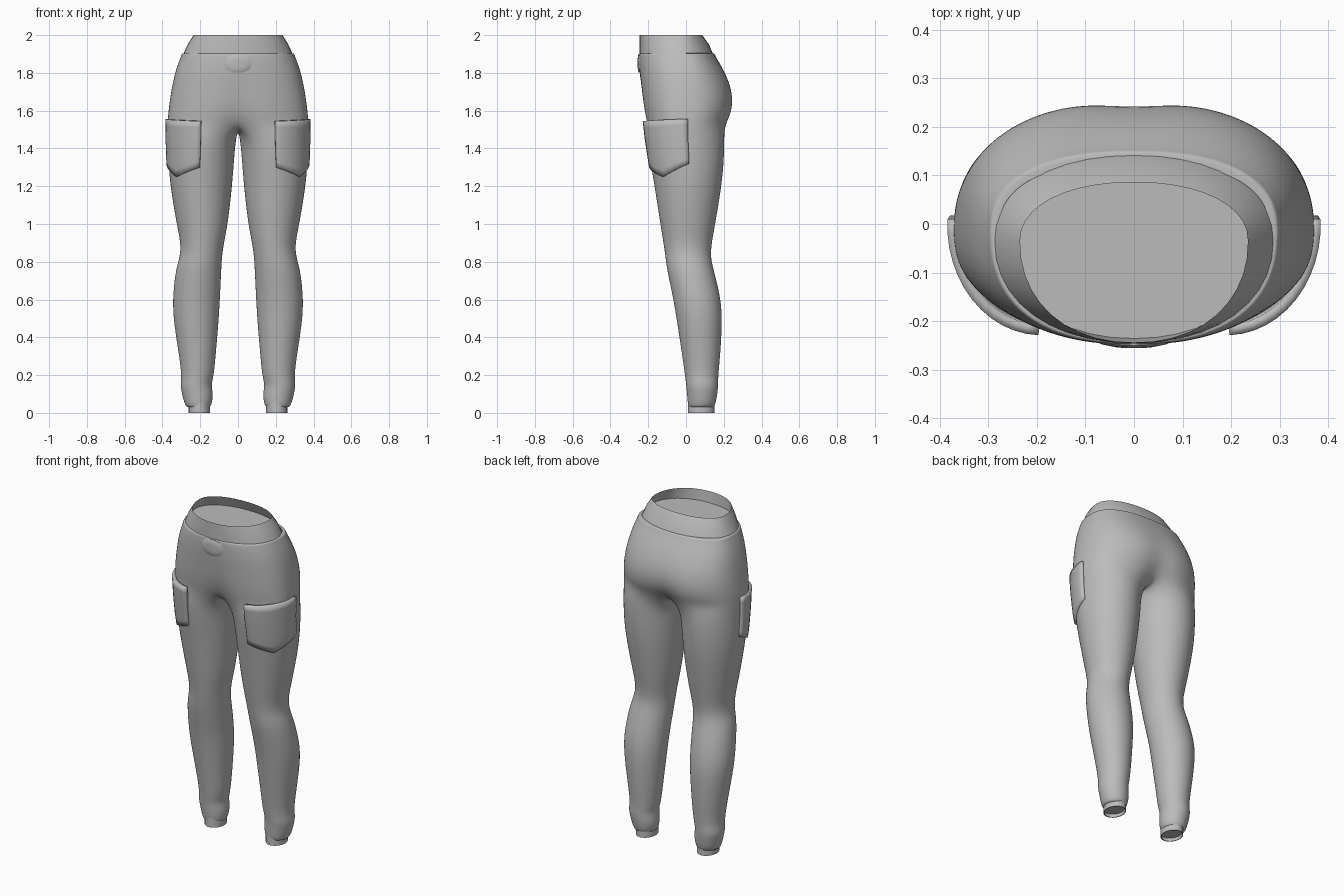
import bpy, bmesh, math

cube = bpy.data.objects.get("Cube")
if cube:
    bpy.data.objects.remove(cube)

grey = bpy.data.materials.new("fabric_grey")
grey.use_nodes = True
COLOUR = (0.5, 0.5, 0.5, 1)
grey.diffuse_color = COLOUR
grey.node_tree.nodes["Principled BSDF"].inputs["Base Color"].default_value = COLOUR

N = 24            # points around a leg
OUTER = 19        # of these, points that carry on into the trunk
HALF = OUTER - 1

# Leg sections: height, inner x, outer x, front y, back y
LEG = [
    (0.03, .155, .265, .02, .14), (0.035, .14, .28, .01, .155),
    (0.1, .13, .297, .005, .167), (0.15, .142, .307, .0, .172),
    (0.19, .128, .298, -.005, .17), (0.3, .118, .312, -.02, .182),
    (0.48, .102, .341, -.048, .193), (0.6, .095, .348, -.067, .187),
    (0.75, .088, .332, -.1, .15), (0.81, .085, .314, -.108, .133),
    (0.88, .078, .3, -.117, .133), (1.0, .052, .326, -.137, .156),
    (1.2, .03, .36, -.168, .19), (1.33, .02, .37, -.19, .202),
    (1.45, .01, .372, -.207, .206), (1.56, .008, .372, -.218, .215),
]
# Trunk sections: height, half width, front y, back y, centre dent
TRUNK = [
    (1.535, .374, -.216, .225, .04), (1.58, .371, -.225, .247, .025),
    (1.65, .363, -.234, .257, .012), (1.73, .35, -.241, .242, .006),
    (1.81, .332, -.248, .203, 0), (1.87, .31, -.25, .167, 0),
    (1.895, .3, -.249, .153, 0), (1.904, .297, -.247, .15, 0),
    (1.904, .28, -.23, .13, 0),
]


def spow(v, e):
    return math.copysign(abs(v) ** e, v)


def leg_point(z, a, grow=0.0):
    """Point on the leg at height z and angle a, pushed out by grow."""
    for lo, hi in zip(LEG, LEG[1:]):
        if z <= hi[0]:
            break
    t = (z - lo[0]) / (hi[0] - lo[0])
    xi, xo, yf, yb = (p + (q - p) * t for p, q in zip(lo[1:], hi[1:]))
    return ((xi + xo) / 2 + ((xo - xi) / 2 + grow) * math.cos(a),
            (yf + yb) / 2 + ((yb - yf) / 2 + grow) * math.sin(a), z)


def trunk_point(row, a, n=2.4, cy=-.015):
    z, w, yf, yb, dent = row
    x = w * spow(math.cos(a), 2 / n)
    s = spow(math.sin(a), 2 / n)
    y = cy + (yb - cy if s > 0 else cy - yf) * s
    y -= math.copysign(dent, s) * math.exp(-(x / .07) ** 2) * abs(s)
    return (x, y, z)


def make(name, bm, mirror=False, subsurf=0, solid=0.0, angle=35):
    bmesh.ops.recalc_face_normals(bm, faces=bm.faces)
    me = bpy.data.meshes.new(name)
    bm.to_mesh(me)
    bm.free()
    me.materials.append(grey)
    ob = bpy.data.objects.new(name, me)
    bpy.context.collection.objects.link(ob)
    if solid:
        mod = ob.modifiers.new("thickness", 'SOLIDIFY')
        mod.thickness, mod.offset = solid, -1
    if mirror:
        mod = ob.modifiers.new("mirror", 'MIRROR')
        mod.use_clip = True
        mod.merge_threshold = .0005
    if subsurf:
        mod = ob.modifiers.new("smooth", 'SUBSURF')
        mod.levels = mod.render_levels = subsurf
    bpy.ops.object.select_all(action='DESELECT')
    bpy.context.view_layer.objects.active = ob
    ob.select_set(True)
    bpy.ops.object.shade_smooth_by_angle(angle=math.radians(angle))
    return ob


def bridge(bm, a, b, closed=True):
    n = min(len(a), len(b))
    for i in range(n if closed else n - 1):
        j = (i + 1) % n
        bm.faces.new((a[i], a[j], b[j], b[i]))


def loft(rings, closed=True, cap=False):
    bm = bmesh.new()
    rows = [[bm.verts.new(p) for p in ring] for ring in rings]
    for a, b in zip(rows, rows[1:]):
        bridge(bm, a, b, closed)
    if cap:
        bm.faces.new(rows[-1])
    return bm


# Body: one leg and half of the trunk, sharing a ring at the crotch
first = -math.radians(135)
leg_angles = [first + math.tau * i / N for i in range(N)]
trunk_angles = [-math.pi / 2 + math.pi * i / HALF for i in range(OUTER)]
bm = bmesh.new()
rows = [[bm.verts.new(leg_point(r[0], a)) for a in leg_angles] for r in LEG[:-1]]
trunk = [[trunk_point(r, a) for a in trunk_angles] for r in TRUNK]
for ring in trunk:
    for end in (0, -1):
        ring[end] = (0, ring[end][1], ring[end][2])
front, back = trunk[0][0][1], trunk[0][-1][1]
saddle = []
inner = N - OUTER
for k in range(1, inner + 1):
    t = k / (inner + 1)
    saddle.append((0, back + (front - back) * t, 1.49 + .045 * (2 * t - 1) ** 2))
rows.append([bm.verts.new(p) for p in trunk[0] + saddle])
for a, b in zip(rows, rows[1:]):
    bridge(bm, a, b)
upper = [rows[-1][:OUTER]]
upper += [[bm.verts.new(p) for p in ring] for ring in trunk[1:]]
for a, b in zip(upper, upper[1:]):
    bridge(bm, a, b, closed=False)
make("trouser_body", bm, mirror=True, subsurf=2, angle=60)

# Waistband: flared ring, folded over the rim and closed a little below it
BAND = [(1.89, .293, -.245, .147, 0), (1.95, .267, -.246, .122, 0),
        (2.0, .235, -.245, .086, 0), (1.935, .262, -.236, .115, 0)]
round_angles = [math.tau * i / 40 for i in range(40)]
make("waistband", loft([[trunk_point(r, a, 2.15, -.035) for a in round_angles]
                        for r in BAND], cap=True))

# Ankle cuffs: short tubes closed just inside the opening
cuff = []
for z, s in ((.06, 1), (0, 1), (0, .93), (.02, .93)):
    cuff.append([(.205 + .057 * s * math.cos(a), .08 + .07 * s * math.sin(a), z)
                 for a in round_angles[::2]])
make("ankle_cuff", loft(cuff, cap=True), mirror=True)

# Thigh pockets: patches that follow the leg, with a pointed lower edge
COLS, ROWS = 12, 8
grid = []
for j in range(ROWS + 1):
    line = []
    for i in range(COLS + 1):
        u, v = i / COLS, j / ROWS
        a = math.radians(-88 + 91 * u)
        low = 1.30 - .05 * u / .5 if u < .5 else 1.25 + .07 * (u - .5) / .5
        top = 1.543 + .014 * u
        line.append(leg_point(top + (low - top) * v, a, .013 - .003 * v))
    grid.append(line)
make("thigh_pocket", loft(grid, closed=False), mirror=True, solid=.022, angle=40)

# Oval patch under the waistband, curved with the belly
oval = []
for s, lift in ((1, -.006), (1, .003), (.85, .007), (.45, .009), (.02, .009)):
    ring = []
    for a in round_angles[::2]:
        x, z = .078 * s * math.cos(a), 1.85 + .049 * s * math.sin(a)
        ring.append((x, -.247 - lift + 1.3 * x * x, z))
    oval.append(ring)
make("front_patch", loft(oval, cap=True), angle=50)
